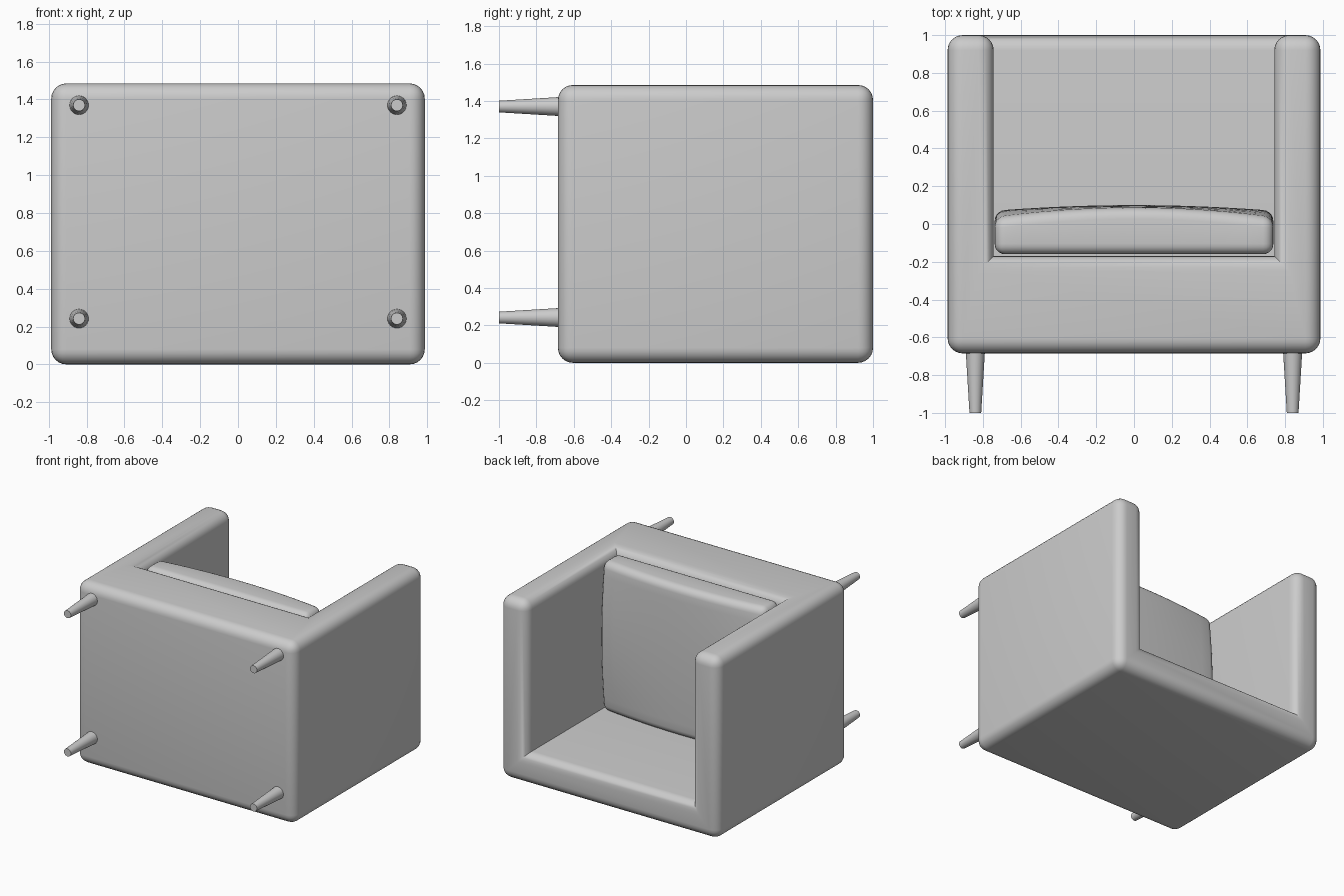
import bpy, bmesh, math
from mathutils import Vector

if "Cube" in bpy.data.objects:
    bpy.data.objects.remove(bpy.data.objects["Cube"])


def finish(bm, name, angle=40):
    bmesh.ops.recalc_face_normals(bm, faces=bm.faces)
    me = bpy.data.meshes.new(name)
    bm.to_mesh(me)
    bm.free()
    ob = bpy.data.objects.new(name, me)
    bpy.context.collection.objects.link(ob)
    bpy.ops.object.select_all(action='DESELECT')
    ob.select_set(True)
    bpy.context.view_layer.objects.active = ob
    bpy.ops.object.shade_smooth_by_angle(angle=math.radians(angle))
    return ob


# Armchair body lying on its back: arms, backrest and base in one piece
X, XI = 0.987, 0.743            # outer and inner arm faces
Y0, YS, Y1 = -0.685, -0.17, 1.0  # underside, seat deck, top
ZB, ZT = 0.25, 1.485            # backrest thickness, front

outline = [(-X, Y0), (X, Y0), (X, Y1), (XI, Y1), (XI, YS), (-XI, YS), (-XI, Y1), (-X, Y1)]
bm = bmesh.new()
top = [bm.verts.new((x, y, ZT)) for x, y in outline]
low = [bm.verts.new((x, y, ZB if 3 <= i <= 6 else 0)) for i, (x, y) in enumerate(outline)]
bm.faces.new(top)
bm.faces.new([low[i] for i in (7, 2, 1, 0)])
bm.faces.new([low[i] for i in (3, 4, 5, 6)])
for i, j in ((0, 1), (1, 2), (3, 4), (4, 5), (5, 6), (7, 0)):
    bm.faces.new((low[i], low[j], top[j], top[i]))
bm.faces.new((low[2], low[7], top[7], top[6], low[6], low[3], top[3], top[2]))
bmesh.ops.recalc_face_normals(bm, faces=bm.faces)
convex = [e for e in bm.edges if e.is_convex]
bmesh.ops.bevel(bm, geom=convex, offset=0.08, offset_type='OFFSET', segments=6,
                profile=0.5, affect='EDGES')
finish(bm, "armchair_body")

# Seat cushion: rounded block with a crowned upper side
CX, CZ0, CZ1 = 0.738, 0.24, 1.465
CY0, CY1 = -0.16, 0.03
cz, hz = (CZ0 + CZ1) / 2, (CZ1 - CZ0) / 2
bm = bmesh.new()
bmesh.ops.create_cube(bm, size=1)
for v in bm.verts:
    v.co = Vector((v.co.x * 2 * CX, v.co.y * (CY1 - CY0) + (CY0 + CY1) / 2, v.co.z * 2 * hz + cz))
bmesh.ops.bevel(bm, geom=bm.edges[:], offset=0.055, offset_type='OFFSET', segments=5,
                profile=0.5, affect='EDGES')
for k in range(-5, 6):
    for co, no in (((k * 0.12, 0, 0), (1, 0, 0)), ((0, 0, cz + k * 0.1), (0, 0, 1))):
        bmesh.ops.bisect_plane(bm, geom=bm.verts[:] + bm.edges[:] + bm.faces[:],
                               plane_co=co, plane_no=no)
for v in bm.verts:
    u, w = (v.co.x / CX) ** 2, ((v.co.z - cz) / hz) ** 2
    lift = 0.07 - 0.03 * u - 0.015 * w - 0.025 * u * w
    t = min(1, max(0, (v.co.y - CY0 - 0.05) / (CY1 - CY0 - 0.1)))
    v.co.y += lift * t
finish(bm, "seat_cushion")

# Four tapered round legs
for side, x in (("left", -0.84), ("right", 0.84)):
    for end, z in (("back", 0.242), ("front", 1.37)):
        bpy.ops.mesh.primitive_cone_add(vertices=24, radius1=0.031, radius2=0.051, depth=0.33,
                                        location=(x, -0.835, z), rotation=(-math.pi / 2, 0, 0))
        leg = bpy.context.object
        leg.name = f"{end}_{side}_leg"
        bpy.ops.object.shade_smooth_by_angle(angle=math.radians(40))
